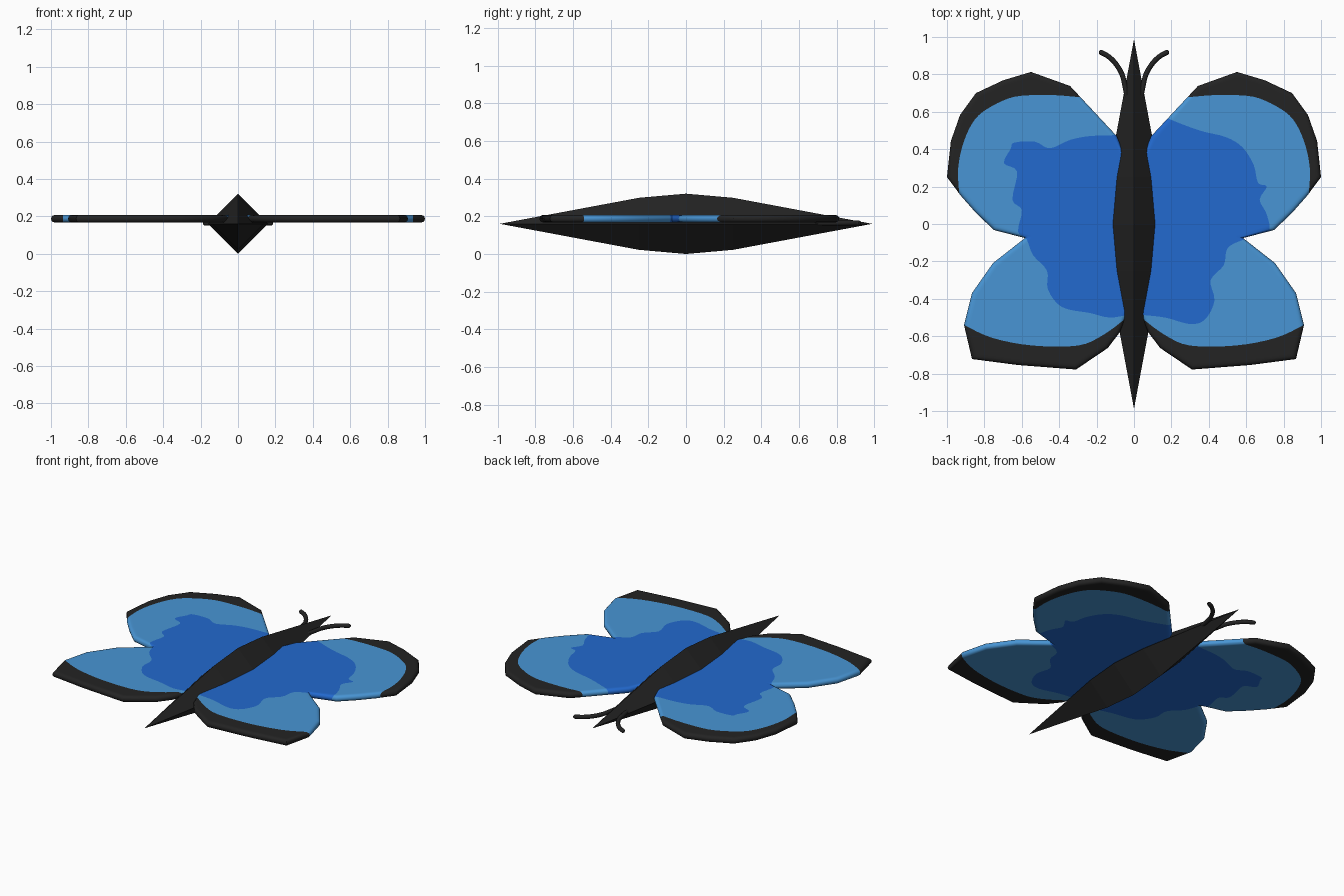
import bpy, bmesh, math
from mathutils import Vector
from mathutils.geometry import delaunay_2d_cdt

if "Cube" in bpy.data.objects:
    bpy.data.objects.remove(bpy.data.objects["Cube"])


def material(name, rgb):
    m = bpy.data.materials.new(name)
    m.diffuse_color = (*rgb, 1)
    m.use_nodes = True
    m.node_tree.nodes["Principled BSDF"].inputs["Base Color"].default_value = m.diffuse_color
    return m


BLACK = material("soft black", (0.017, 0.017, 0.017))
LIGHT = material("light blue", (0.065, 0.30, 0.66))
DEEP = material("deep blue", (0.016, 0.142, 0.62))


def add_object(name, bm, mats):
    me = bpy.data.meshes.new(name)
    bmesh.ops.recalc_face_normals(bm, faces=bm.faces)
    bm.to_mesh(me)
    bm.free()
    for m in mats:
        me.materials.append(m)
    ob = bpy.data.objects.new(name, me)
    bpy.context.collection.objects.link(ob)
    return ob


def activate(ob):
    bpy.ops.object.select_all(action='DESELECT')
    ob.select_set(True)
    bpy.context.view_layer.objects.active = ob


def mirror(pts):
    return [(-x, y) for x, y in reversed(pts)]


def smooth(pts, n=4):
    """Catmull-Rom through an open line of points."""
    p = [Vector(q) for q in pts]
    p = [p[0]] + p + [p[-1]]
    out = []
    for i in range(1, len(p) - 2):
        a, b, c, d = p[i - 1:i + 3]
        for k in range(n):
            t = k / n
            out.append(tuple(0.5 * (2 * b + (c - a) * t + (2 * a - 5 * b + 4 * c - d) * t * t
                                    + (3 * b - a - 3 * c + d) * t ** 3)))
    return out + [tuple(p[-1])]


def inside(pt, poly):
    hit = False
    for (x1, y1), (x2, y2) in zip(poly, poly[1:] + poly[:1]):
        if (y1 > pt[1]) != (y2 > pt[1]) and pt[0] < x1 + (pt[1] - y1) * (x2 - x1) / (y2 - y1):
            hit = not hit
    return hit


def inset(poly, d):
    """Mitred inward offset of a clockwise outline."""
    out = []
    for i, q in enumerate(poly):
        a, b, c = Vector(poly[i - 1]), Vector(q), Vector(poly[(i + 1) % len(poly)])
        e, f = (b - a).normalized(), (c - b).normalized()
        n1, n2 = Vector((e.y, -e.x)), Vector((f.y, -f.x))
        out.append(tuple(b + (n1 + n2) * d / (1 + n1.dot(n2))))
    return out


def edge_distance(p, poly):
    best = 9
    for a, b in zip(poly, poly[1:] + poly[:1]):
        a, b = Vector(a), Vector(b)
        t = max(0, min(1, (p - a).dot(b - a) / (b - a).length_squared))
        best = min(best, (p - a - (b - a) * t).length)
    return best


# Wing outline, right half from front to back (clockwise)
half = [(.06, .39), (.092, .47), (.342, .738), (.551, .813), (.70, .768), (.845, .70),
        (.93, .583), (.979, .444), (1.0, .251), (.925, .15), (.85, .065), (.75, -.032),
        (.583, -.075), (.754, -.209), (.866, -.369), (.909, -.54), (.866, -.722),
        (.62, -.754), (.31, -.778), (.14, -.663), (.075, -.578), (.05, -.51), (.03, -.47)]
outline = half + mirror(half)

# Dark borders of the front and rear wings
fore = smooth([(.25, .70), (.29, .68), (.39, .687), (.49, .69), (.64, .68), (.76, .63),
               (.85, .56), (.91, .44), (.94, .30), (.935, .16), (.935, .1)]) \
    + [(1.2, .1), (1.2, 1), (.25, 1)]
hind = smooth([(1.0, -.49), (.909, -.54), (.754, -.61), (.54, -.65), (.30, -.65),
               (.166, -.594), (.05, -.51), (.02, -.49)]) + [(.02, -1), (1, -1)]
borders = [fore, hind, mirror(fore), mirror(hind)]

# Irregular deep blue patch around the body
patch_right = [(.02, .50), (.12, .60), (.18, .565), (.35, .50), (.49, .465), (.58, .41),
               (.64, .315), (.663, .22), (.71, .20), (.672, .13), (.71, .05), (.717, -.05),
               (.583, -.085), (.50, -.13), (.48, -.22), (.41, -.30), (.43, -.41),
               (.38, -.51), (.30, -.535), (.166, -.50), (.03, -.485)]
patch_left = [(-.03, -.485), (-.13, -.50), (-.235, -.476), (-.385, -.444), (-.46, -.35),
              (-.465, -.25), (-.54, -.166), (-.575, -.08), (-.62, -.04), (-.60, .075),
              (-.65, .13), (-.625, .28), (-.695, .325), (-.66, .40), (-.64, .435),
              (-.53, .44), (-.45, .405), (-.34, .45), (-.235, .47), (-.10, .475), (-.02, .48)]
patch = smooth(patch_right) + smooth(patch_left)

# Wings: triangulate outline, rim rings and colour lines together, then dome the rim
R, MID = 0.02, 0.187
loops = [outline] + [inset(outline, d) for d in (.003, .01, R, .032)] + borders + [patch]
pts, edges = [], []
for lp in loops:
    s = len(pts)
    pts += [Vector(q) for q in lp]
    edges += [(s + i, s + (i + 1) % len(lp)) for i in range(len(lp))]
verts, _, tris = delaunay_2d_cdt(pts, edges, [], 0, 1e-5)[:3]

bm = bmesh.new()
layers = []
for side in (1, -1):
    layer = []
    for v in verts:
        d = min(R, edge_distance(v, outline))
        h = 0 if d < 1e-4 else math.sqrt(R * R - (R - d) ** 2)
        layer.append(bm.verts.new((v.x, v.y, MID + side * h)))
    layers.append(layer)
for tri in tris:
    c = sum((verts[i] for i in tri), Vector((0, 0))) / len(tri)
    if not inside(c, outline):
        continue
    colour = 0 if any(inside(c, b) for b in borders) else 2 if inside(c, patch) else 1
    for layer, order in zip(layers, (tri, tri[::-1])):
        bm.faces.new([layer[i] for i in order]).material_index = colour
bmesh.ops.delete(bm, geom=[v for v in bm.verts if not v.link_faces], context='VERTS')
bmesh.ops.remove_doubles(bm, verts=bm.verts, dist=2e-4)
wings = add_object("wings", bm, [BLACK, LIGHT, DEEP])
activate(wings)
bpy.ops.object.shade_smooth_by_angle(angle=math.radians(40))

# Body: faceted four-sided spindle
bm = bmesh.new()
rings = []
for y, r in ((-.25, .138), (0, .16), (.25, .138)):
    rings.append([bm.verts.new((r * x, y, .16 + r * z))
                  for x, z in ((1, 0), (0, 1), (-1, 0), (0, -1))])
tail, head = bm.verts.new((0, -.988, .16)), bm.verts.new((0, .988, .16))
for i in range(4):
    j = (i + 1) % 4
    bm.faces.new((tail, rings[0][i], rings[0][j]))
    bm.faces.new((head, rings[2][j], rings[2][i]))
    for a, b in zip(rings, rings[1:]):
        bm.faces.new((a[i], b[i], b[j], a[j]))
add_object("body", bm, [BLACK])

# Antennae: curved tubes with rounded tips
path = smooth([(.035, .67), (.047, .73), (.064, .80), (.10, .86), (.14, .898), (.176, .917)])
for name, s in (("antenna_right", 1), ("antenna_left", -1)):
    cu = bpy.data.curves.new(name, 'CURVE')
    cu.dimensions = '3D'
    cu.bevel_depth = 0.0135
    cu.bevel_resolution = 3
    cu.use_fill_caps = True
    sp = cu.splines.new('POLY')
    tip = [(.182, .919), (.187, .920)]
    line = path + tip
    sp.points.add(len(line) - 1)
    for p, (x, y) in zip(sp.points, line):
        p.co = (s * x, y, .164, 1)
    sp.points[-2].radius, sp.points[-1].radius = 0.85, 0.45
    cu.materials.append(BLACK)
    ob = bpy.data.objects.new(name, cu)
    bpy.context.collection.objects.link(ob)
    activate(ob)
    bpy.ops.object.convert(target='MESH')
    bpy.ops.object.shade_smooth_by_angle(angle=math.radians(50))
